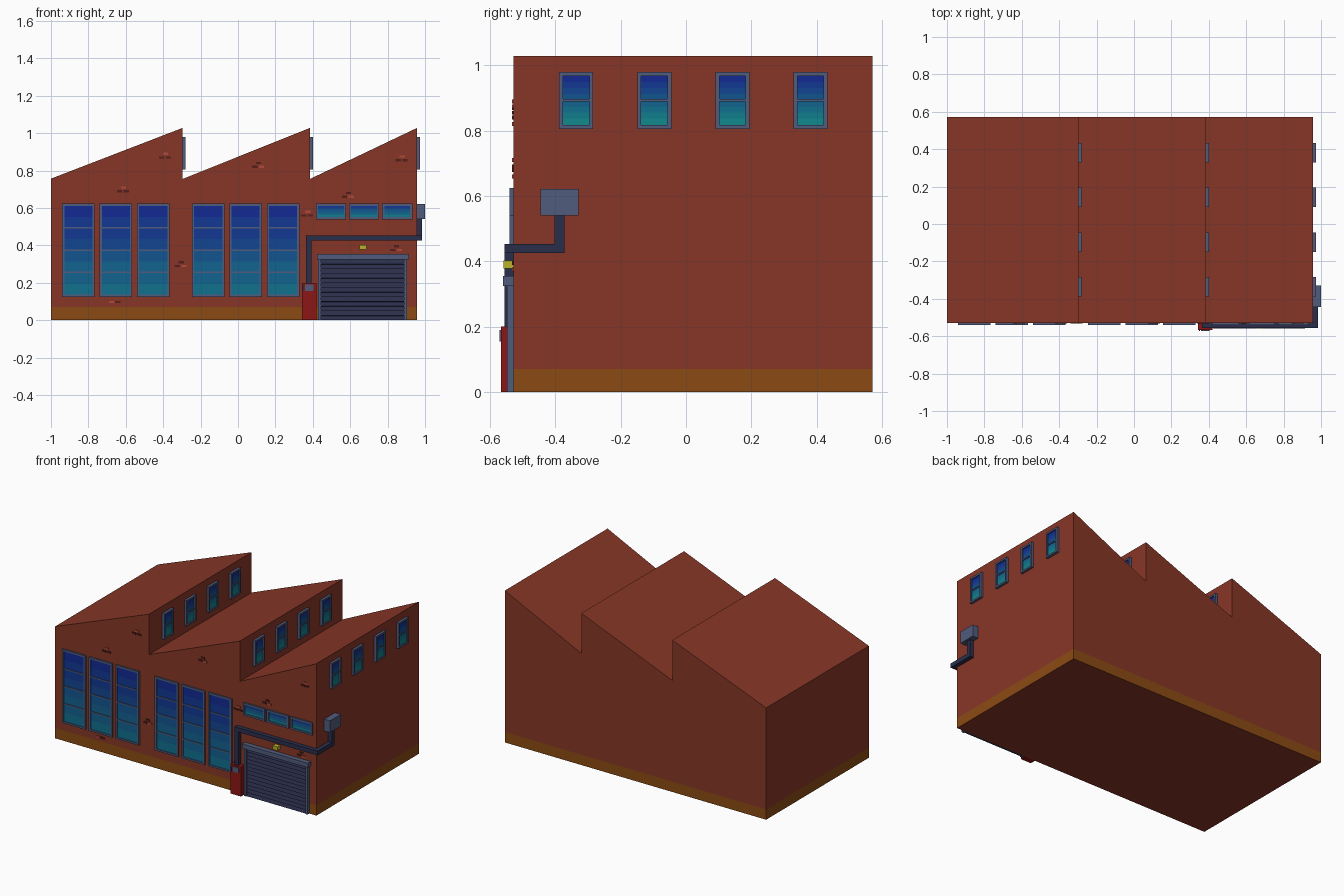
import bpy, bmesh
from mathutils import Vector

if "Cube" in bpy.data.objects:
    bpy.data.objects.remove(bpy.data.objects["Cube"])

FRONT, BACK, LEFT, RIGHT = -0.528, 0.571, -1.0, 0.957


def mat(name, r, g, b):
    m = bpy.data.materials.new(name)
    m.diffuse_color = [(c / 255) ** 2.2 for c in (r, g, b)] + [1]
    m.use_nodes = True
    m.node_tree.nodes["Principled BSDF"].inputs["Base Color"].default_value = m.diffuse_color
    return m


BRICK = mat("brick", 134, 57, 43)
OCHRE = mat("ochre", 138, 76, 26)
STEEL = mat("steel", 82, 92, 124)
DARK = mat("dark_steel", 46, 50, 76)
RED = mat("red", 140, 28, 28)
YELLOW = mat("yellow", 185, 175, 45)
PALE_BRICK = mat("pale_brick", 176, 74, 62)
DEEP_BRICK = mat("deep_brick", 84, 36, 32)
GLASS = [mat(f"glass_{i}", 26 - i * 0.3, 46 + i * 13, 146 - i) for i in range(8)]


def finish(name, bm, mats):
    me = bpy.data.meshes.new(name)
    bm.to_mesh(me)
    bm.free()
    for m in mats:
        me.materials.append(m)
    ob = bpy.data.objects.new(name, me)
    bpy.context.collection.objects.link(ob)
    return ob


def add_box(bm, lo, hi):
    r = bmesh.ops.create_cube(bm, size=1)
    for v in r["verts"]:
        v.co = Vector([lo[i] + (v.co[i] + 0.5) * (hi[i] - lo[i]) for i in range(3)])


def boxes(name, items, m):
    bm = bmesh.new()
    for lo, hi in items:
        add_box(bm, lo, hi)
    return finish(name, bm, [m])


def prism(bm, pts, shift):
    f = bm.faces.new([bm.verts.new(p) for p in pts])
    r = bmesh.ops.extrude_face_region(bm, geom=[f])
    moved = [v for v in r["geom"] if isinstance(v, bmesh.types.BMVert)]
    bmesh.ops.translate(bm, verts=moved, vec=shift)
    bmesh.ops.recalc_face_normals(bm, faces=bm.faces)


# Saw-tooth brick shell with an ochre plinth band
profile = [(LEFT, 0), (LEFT, 0.757), (-0.297, 1.028), (-0.297, 0.755), (0.384, 1.028),
           (0.384, 0.755), (RIGHT, 1.028), (RIGHT, 0)]
bm = bmesh.new()
prism(bm, [(x, FRONT, z) for x, z in profile], (0, BACK - FRONT, 0))
bmesh.ops.bisect_plane(bm, geom=bm.verts[:] + bm.edges[:] + bm.faces[:],
                       plane_co=(0, 0, 0.07), plane_no=(0, 0, 1))
for f in bm.faces:
    if 0.001 < f.calc_center_median().z < 0.06:
        f.material_index = 1
finish("factory_shell", bm, [BRICK, OCHRE])


# Windows: frame bars around rows of glass, glass tinted in strips from top to bottom
def window(name, u0, u1, z0, z1, rows, strips, levels, wall=None, depth=0.012, bar=0.012):
    def place(u, d, z):
        return (u, FRONT - d, z) if wall is None else (wall + d, u, z)

    bm = bmesh.new()

    def part(a0, a1, b0, b1, d):
        p, q = place(a0, 0, b0), place(a1, d, b1)
        add_box(bm, [min(s) for s in zip(p, q)], [max(s) for s in zip(p, q)])

    part(u0, u0 + bar, z0, z1, depth)
    part(u1 - bar, u1, z0, z1, depth)
    part(u0 + bar, u1 - bar, z0, z0 + bar, depth)
    part(u0 + bar, u1 - bar, z1 - bar, z1, depth)
    lo, hi = z0 + bar, z1 - bar
    for i in range(1, rows):
        z = lo + (hi - lo) * i / rows
        part(u0 + bar, u1 - bar, z - 0.004, z + 0.004, depth * 0.85)
    n = rows * strips
    for i in range(n):
        a, b = hi - (hi - lo) * i / n, hi - (hi - lo) * (i + 1) / n
        f = bm.faces.new([bm.verts.new(place(u, depth * 0.5, z)) for u, z in
                          ((u0 + bar, b), (u1 - bar, b), (u1 - bar, a), (u0 + bar, a))])
        f.material_index = 1 + round(levels[0] + (levels[1] - levels[0]) * i / (n - 1))
    finish(name, bm, [STEEL] + GLASS)


for g, start in enumerate((-0.94, -0.246)):
    for i in range(3):
        u = start + i * 0.2
        window(f"tall_window_{g}_{i}", u, u + 0.174, 0.125, 0.624, 4, 2, (0, 5))
for i in range(3):
    u = 0.416 + i * 0.177
    window(f"transom_window_{i}", u, u + 0.162, 0.539, 0.624, 1, 4, (1, 6))
for t, wall in enumerate((-0.297, 0.384, RIGHT)):
    for i in range(4):
        u = -0.388 + i * 0.239
        window(f"roof_window_{t}_{i}", u, u + 0.104, 0.806, 0.98, 2, 4, (0, 7), wall, 0.017)

# Roller door: slatted curtain, jambs and header
bm = bmesh.new()
n, h = 13, 0.325 / 13
pts = [(FRONT, 0)]
for i in range(n):
    pts += [(FRONT - 0.014, i * h), (FRONT - 0.005, (i + 0.95) * h)]
pts.append((FRONT, 0.325))
prism(bm, [(0.44, y, z) for y, z in pts], (0.452, 0, 0))
finish("roller_door", bm, [DARK])
boxes("door_jambs", [((x, FRONT - 0.02, 0), (x + 0.016, FRONT, 0.325)) for x in (0.428, 0.888)], STEEL)
boxes("door_header", [((0.422, FRONT - 0.032, 0.325), (0.915, FRONT, 0.355))], STEEL)

# Square duct wrapping the corner up to a vent box
boxes("duct", [((0.363, -0.556, 0.19), (0.393, FRONT, 0.425)),
               ((0.363, -0.556, 0.425), (0.985, FRONT, 0.454)),
               ((RIGHT, FRONT, 0.425), (0.985, -0.372, 0.454)),
               ((RIGHT, -0.402, 0.454), (0.985, -0.372, 0.545))], DARK)
boxes("vent_box", [((RIGHT, -0.445, 0.541), (1.0, -0.329, 0.621))], STEEL)

# Red utility cabinet with a panel and handle, and the door lamp
boxes("cabinet", [((0.341, -0.567, 0), (0.419, FRONT, 0.2))], RED)
boxes("cabinet_panel", [((0.358, -0.571, 0.155), (0.404, -0.567, 0.19))], STEEL)
boxes("cabinet_handle", [((0.348, -0.571, 0.155), (0.353, -0.567, 0.185))], DARK)
boxes("door_lamp", [((0.65, -0.558, 0.378), (0.687, FRONT, 0.403))], YELLOW)

# Exposed bricks: (x, z, pale top brick) for each cluster of three
clusters = [(-0.39, 0.88, 1), (-0.615, 0.70, 1), (0.107, 0.83, 0), (0.875, 0.865, 1),
            (0.588, 0.67, 0), (0.37, 0.57, 1), (0.845, 0.385, 0), (-0.307, 0.3, 0)]
pale, deep = [], []


def brick(group, x, z):
    group.append(((x - 0.014, FRONT - 0.005, z - 0.006), (x + 0.014, FRONT, z + 0.006)))


for x, z, light in clusters:
    brick(pale if light else deep, x + 0.003, z + 0.01)
    brick(deep, x - 0.018, z - 0.01)
    brick(deep if light else pale, x + 0.018, z - 0.01)
brick(pale, -0.675, 0.097)
brick(deep, -0.643, 0.097)
boxes("pale_bricks", pale, PALE_BRICK)
boxes("deep_bricks", deep, DEEP_BRICK)
